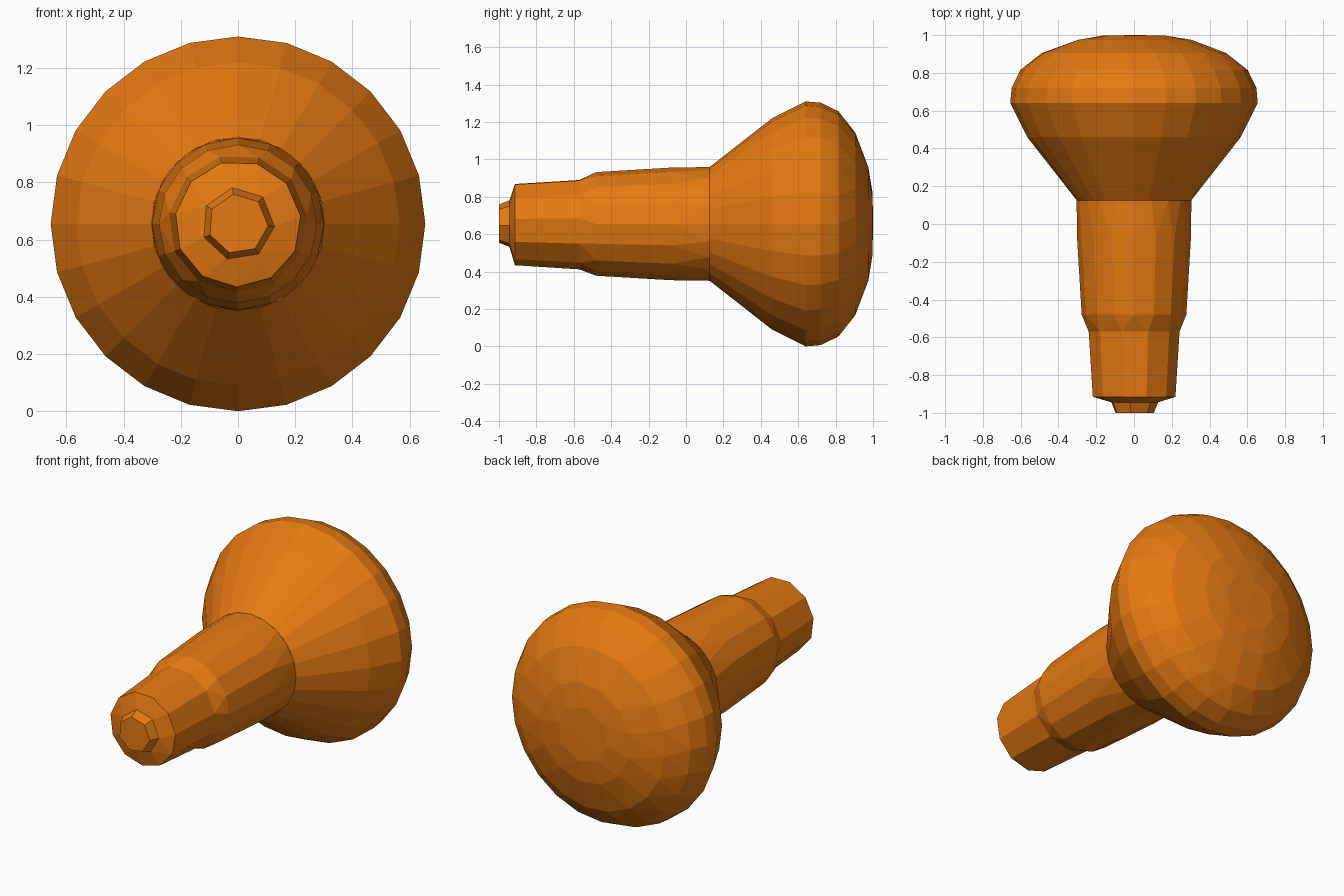
import bpy, bmesh, math

if "Cube" in bpy.data.objects:
    bpy.data.objects.remove(bpy.data.objects["Cube"])

CENTRE_Z = 0.655

orange = bpy.data.materials.new("bulb orange")
orange.diffuse_color = (0.79, 0.195, 0.006, 1)
orange.use_nodes = True
orange.node_tree.nodes["Principled BSDF"].inputs["Base Color"].default_value = orange.diffuse_color


def turned_part(name, rings, open_front=False, open_back=False):
    """Convex shell around the y axis; each ring is (y, radius, sides, phase in degrees)."""
    bm = bmesh.new()
    for y, r, n, phase in rings:
        for i in range(n):
            a = math.radians(phase) + 2 * math.pi * i / n
            bm.verts.new((r * math.cos(a), y, CENTRE_Z + r * math.sin(a)))
    bmesh.ops.convex_hull(bm, input=bm.verts[:])
    bmesh.ops.recalc_face_normals(bm, faces=bm.faces[:])
    # Remove the hidden end caps where parts join
    caps = [f for f in bm.faces
            if (open_front and f.normal.y < -0.99) or (open_back and f.normal.y > 0.99)]
    bmesh.ops.delete(bm, geom=caps, context='FACES')
    bmesh.ops.dissolve_limit(bm, angle_limit=math.radians(1),
                             verts=bm.verts[:], edges=bm.edges[:])
    mesh = bpy.data.meshes.new(name)
    bm.to_mesh(mesh)
    bm.free()
    mesh.materials.append(orange)
    obj = bpy.data.objects.new(name, mesh)
    bpy.context.collection.objects.link(obj)
    return obj


# Glass head: 24-sided flare, coarser facets towards the crown
turned_part("glass_head", [
    (0.125, 0.303, 24, 0), (0.46, 0.565, 24, 0), (0.64, 0.655, 24, 0),
    (0.72, 0.648, 24, 0), (0.815, 0.602, 24, 0), (0.905, 0.490, 20, 5),
    (0.975, 0.305, 13, 0), (0.997, 0.17, 8, 10), (1.0, 0.03, 3, 0)],
    open_front=True)

# Neck sleeve
turned_part("neck", [
    (-0.48, 0.277, 16, 0), (-0.08, 0.301, 16, 0), (0.125, 0.304, 20, 0)],
    open_front=True, open_back=True)

# Shoulder between neck and cap
turned_part("shoulder", [
    (-0.57, 0.243, 11, 7), (-0.48, 0.277, 16, 0)],
    open_front=True, open_back=True)

# Narrow cap with a shallow conical end
turned_part("cap", [
    (-0.945, 0.125, 7, -4), (-0.915, 0.221, 11, 7), (-0.57, 0.243, 11, 7)],
    open_front=True, open_back=True)

# Contact stud at the front end
turned_part("contact_stud", [
    (-1.0, 0.105, 7, -4), (-0.945, 0.128, 7, -4)], open_back=True)
